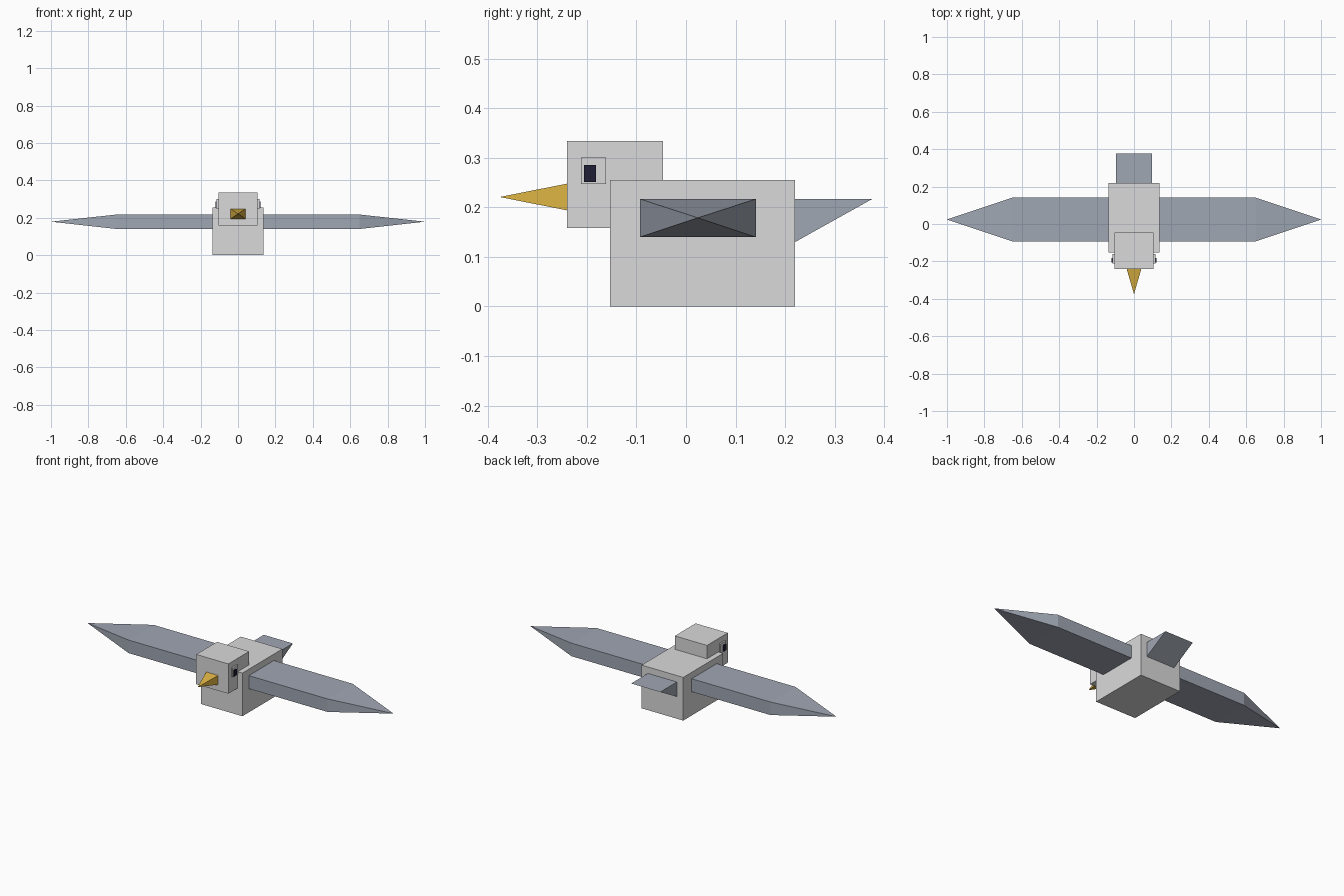
import bpy, bmesh

if "Cube" in bpy.data.objects:
    bpy.data.objects.remove(bpy.data.objects["Cube"])


def material(name, rgb):
    m = bpy.data.materials.new(name)
    m.diffuse_color = (*rgb, 1)
    m.use_nodes = True
    m.node_tree.nodes["Principled BSDF"].inputs["Base Color"].default_value = m.diffuse_color
    return m


PLUMAGE = material("pale_grey", (0.70, 0.70, 0.70))
FEATHER = material("slate_grey", (0.35, 0.385, 0.45))
BEAK = material("golden_yellow", (0.72, 0.45, 0.055))
PUPIL = material("dark_navy", (0.014, 0.013, 0.036))


def hull(name, points, mat):
    """Flat-faced convex solid around a few corner points."""
    bm = bmesh.new()
    for p in points:
        bm.verts.new(p)
    bmesh.ops.convex_hull(bm, input=bm.verts[:])
    bmesh.ops.dissolve_limit(bm, angle_limit=0.01, verts=bm.verts[:], edges=bm.edges[:])
    bmesh.ops.recalc_face_normals(bm, faces=bm.faces[:])
    mesh = bpy.data.meshes.new(name)
    bm.to_mesh(mesh)
    bm.free()
    mesh.materials.append(mat)
    ob = bpy.data.objects.new(name, mesh)
    bpy.context.collection.objects.link(ob)
    return ob


def corners(xs, ys, zs):
    return [(x, y, z) for x in xs for y in ys for z in zs]


# Body and head blocks
hull("body", corners((-0.136, 0.136), (-0.153, 0.22), (0, 0.255)), PLUMAGE)
hull("head", corners((-0.105, 0.105), (-0.24, -0.046), (0.158, 0.334)), PLUMAGE)

# Pyramid beak
hull("beak", corners((-0.039, 0.039), (-0.24,), (0.194, 0.248)) + [(0, -0.376, 0.221)], BEAK)

# Wedge tail, flat on top
hull("tail", [(x, y, z) for x in (-0.095, 0.095)
              for y, z in ((0.22, 0.13), (0.22, 0.217), (0.376, 0.217))], FEATHER)

# Mirrored wings with pyramid tips, and eyes
for side, s in (("right", 1), ("left", -1)):
    hull(f"{side}_wing", corners((s * 0.13, s * 0.65), (-0.093, 0.141), (0.14, 0.217))
         + [(s, 0.024, 0.179)], FEATHER)
    hull(f"{side}_eye", corners((s * 0.10, s * 0.114), (-0.212, -0.161), (0.247, 0.301)), PLUMAGE)
    hull(f"{side}_pupil", corners((s * 0.113, s * 0.121), (-0.206, -0.182), (0.251, 0.286)), PUPIL)
